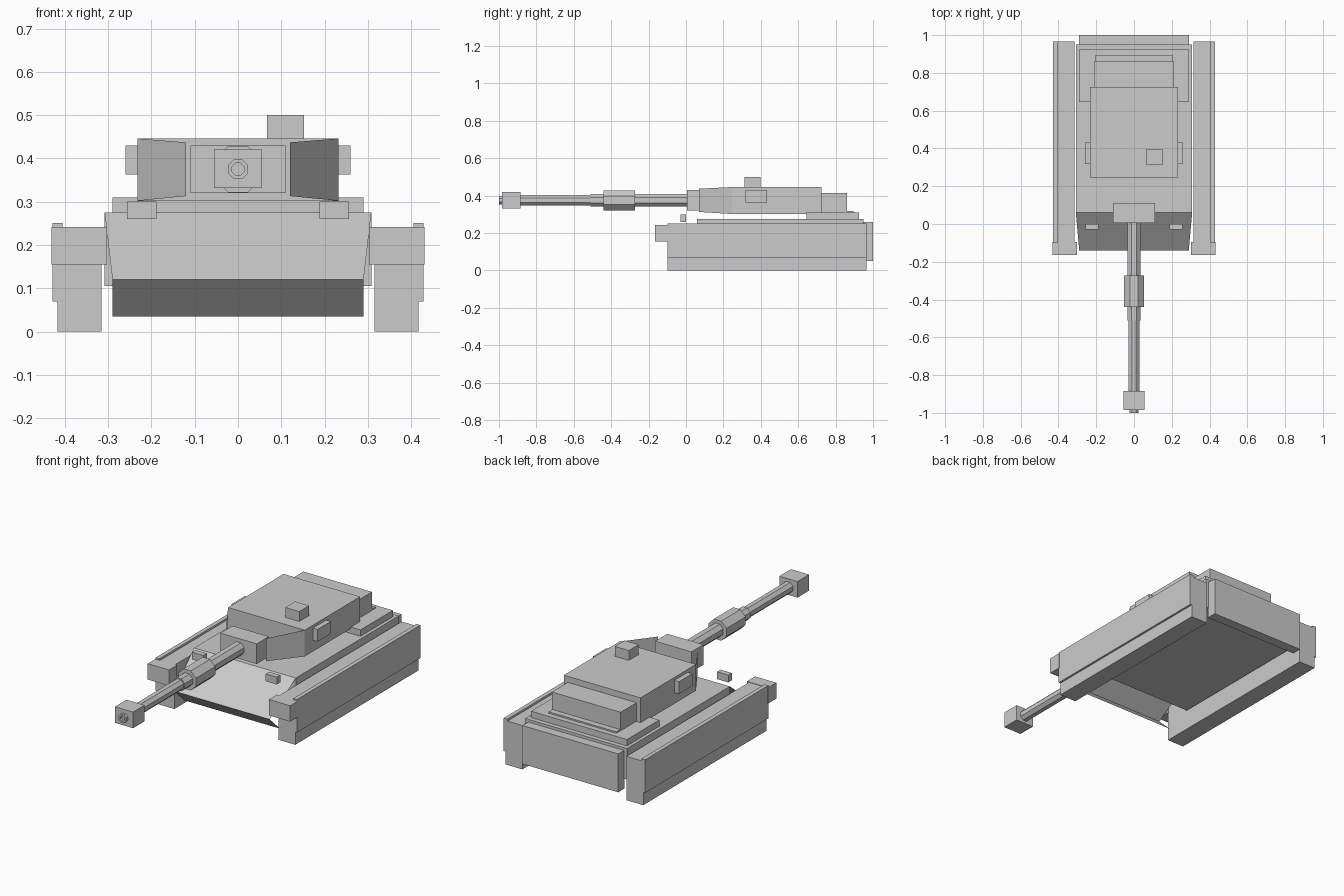
import bpy, bmesh, math
from mathutils import Matrix, Vector

cube = bpy.data.objects.get("Cube")
if cube:
    bpy.data.objects.remove(cube)

GREY = (0.6, 0.6, 0.6, 1)
paint = bpy.data.materials.new("plain_grey")
paint.use_nodes = True
paint.diffuse_color = GREY
paint.node_tree.nodes["Principled BSDF"].inputs["Base Color"].default_value = GREY


def finish(name, bm):
    mesh = bpy.data.meshes.new(name)
    bm.to_mesh(mesh)
    bm.free()
    mesh.materials.append(paint)
    obj = bpy.data.objects.new(name, mesh)
    bpy.context.scene.collection.objects.link(obj)
    return obj


def mirror(obj):
    obj.modifiers.new("Mirror", "MIRROR").use_axis = (True, False, False)


def box(name, x, y, z, both=False):
    """Box between pairs of limits, optionally repeated on the other side."""
    bm = bmesh.new()
    bmesh.ops.create_cube(bm, size=1)
    for v in bm.verts:
        v.co = Vector([(r[0] + r[1]) / 2 + c * (r[1] - r[0])
                       for c, r in zip(v.co, (x, y, z))])
    obj = finish(name, bm)
    if both:
        mirror(obj)
    return obj


def sheet(name, rows, both=False):
    """Open plate made of quads between successive pairs of points."""
    bm = bmesh.new()
    pairs = [[bm.verts.new(p) for p in row] for row in rows]
    for (a, b), (c, d) in zip(pairs, pairs[1:]):
        bm.faces.new((a, c, d, b))
    obj = finish(name, bm)
    if both:
        mirror(obj)


def tube(name, radius, y0, y1, sides=8, bore=0):
    """Barrel section along y, with an optional recessed bore at the front."""
    bm = bmesh.new()
    place = Matrix.Translation((0, (y0 + y1) / 2, 0.375)) @ Matrix.Rotation(math.pi / 2, 4, "X")
    place = place @ Matrix.Rotation(math.pi / sides, 4, "Z")
    bmesh.ops.create_cone(bm, cap_ends=True, segments=sides, radius1=radius,
                          radius2=radius, depth=y1 - y0, matrix=place)
    if bore:
        bm.normal_update()
        front = min(bm.faces, key=lambda f: f.calc_center_median().y)
        bmesh.ops.inset_region(bm, faces=[front], thickness=radius - bore)
        hole = bmesh.ops.extrude_face_region(bm, geom=[front])["geom"]
        bmesh.ops.translate(bm, vec=(0, 0.03, 0),
                            verts=[v for v in hole if isinstance(v, bmesh.types.BMVert)])
        bmesh.ops.delete(bm, geom=[front], context="FACES_ONLY")
    finish(name, bm)


# Hull, with open sloping plates at the nose
box("hull", (-0.308, 0.308), (0.06, 0.95), (0.105, 0.275))
sheet("nose_plates", [((-x, y, z), (x, y, z)) for x, y, z in
                      ((0.308, 0.06, 0.275), (0.29, -0.14, 0.12), (0.29, -0.05, 0.035))])
box("rear_plate", (-0.29, 0.29), (0.945, 1.0), (0.05, 0.26))
box("engine_deck", (-0.29, 0.29), (0.645, 0.925), (0.275, 0.31))
box("deck_hatch", (-0.205, 0.205), (0.70, 0.895), (0.31, 0.318))
box("headlight", (0.188, 0.256), (-0.03, 0.0), (0.26, 0.30), True)

# Running gear
box("track", (0.315, 0.417), (-0.10, 0.965), (0.0, 0.24), True)
box("side_skirt", (0.405, 0.428), (-0.10, 0.965), (0.07, 0.251), True)
box("front_fender", (0.302, 0.431), (-0.165, -0.095), (0.155, 0.242), True)

# Turret
box("turret", (-0.232, 0.232), (0.245, 0.725), (0.302, 0.446))
sheet("turret_cheek", [((0.232, 0.245, 0.302), (0.232, 0.245, 0.446)),
                       ((0.12, 0.07, 0.313), (0.12, 0.07, 0.437))], True)
box("turret_bin", (-0.208, 0.208), (0.72, 0.862), (0.312, 0.413))
box("side_hatch", (0.225, 0.26), (0.317, 0.432), (0.363, 0.43), True)
box("cupola", (0.067, 0.152), (0.313, 0.398), (0.44, 0.5))
box("mantlet", (-0.11, 0.11), (0.005, 0.11), (0.32, 0.43))

# Gun
tube("barrel_base", 0.037, -0.51, 0.02)
tube("barrel", 0.031, -0.95, -0.50)
tube("barrel_sleeve", 0.058, -0.44, -0.273)
box("muzzle_brake", (-0.055, 0.055), (-0.985, -0.885), (0.332, 0.42))
tube("muzzle_tip", 0.025, -1.0, -0.96, 8, 0.015)
